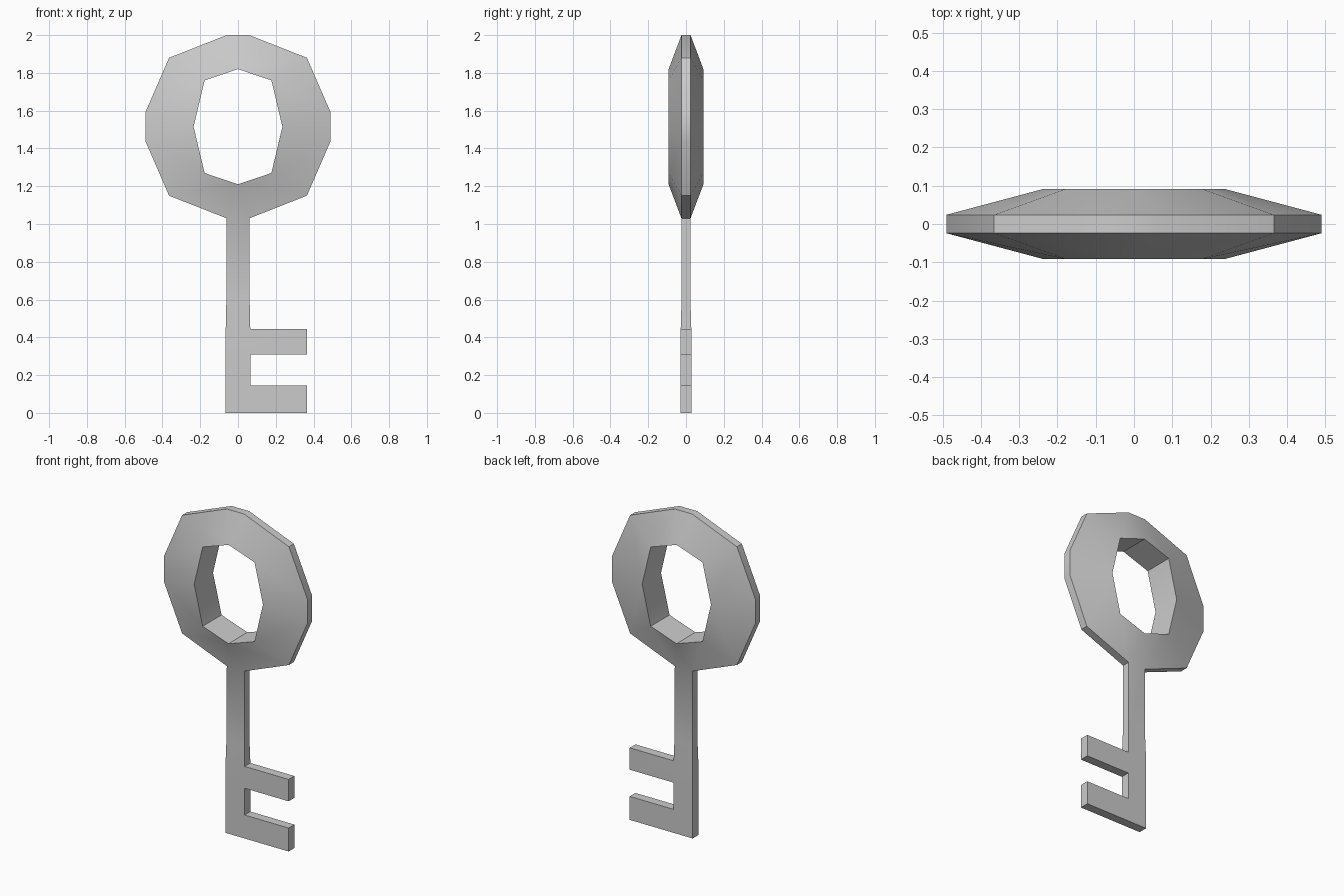
import bpy, bmesh, math

if "Cube" in bpy.data.objects:
    bpy.data.objects.remove(bpy.data.objects["Cube"])

CENTRE_Z = 1.515


def plate(name, panels):
    """Symmetric plate: panels of (x, z, half_thickness) on front and back, walls round every open edge."""
    bm = bmesh.new()
    front, back = {}, {}

    def vert(p, store, side):
        key = p[:2]
        if key not in store:
            store[key] = bm.verts.new((p[0], side * p[2], p[1]))
        return store[key]

    edges = {}
    for panel in panels:
        bm.faces.new([vert(p, front, -1) for p in panel])
        bm.faces.new([vert(p, back, 1) for p in reversed(panel)])
        for a, b in zip(panel, panel[1:] + panel[:1]):
            k = frozenset((a[:2], b[:2]))
            edges.setdefault(k, []).append((a[:2], b[:2]))
    for uses in edges.values():
        if len(uses) == 1:
            a, b = uses[0]
            bm.faces.new([front[b], front[a], back[a], back[b]])
    bmesh.ops.recalc_face_normals(bm, faces=bm.faces)
    mesh = bpy.data.meshes.new(name)
    bm.to_mesh(mesh)
    bm.free()
    obj = bpy.data.objects.new(name, mesh)
    bpy.context.collection.objects.link(obj)
    return obj


panels = []

# Bow: twelve-sided thin rim rising to a thicker eight-sided hole, one quarter mirrored four ways
THIN, THICK = 0.024, 0.092
for sx in (1, -1):
    for sz in (1, -1):
        def pt(x, dz, t):
            return (round(sx * x, 4), round(CENTRE_Z + sz * dz, 4), t)
        top, shoulder, side = pt(0.06, 0.485, THIN), pt(0.365, 0.365, THIN), pt(0.49, 0.077, THIN)
        in_top, in_corner, in_side = pt(0, 0.305, THICK), pt(0.177, 0.245, THICK), pt(0.235, 0, THICK)
        panels.append([in_top, top, shoulder, in_corner])
        panels.append([in_corner, shoulder, side, in_side])


def corner(x, z):
    return (round(x, 4), round(z, 4), THIN)


for s in (1, -1):
    panels.append([(0.0, round(CENTRE_Z + s * 0.305, 4), THICK),
                   corner(-0.06, CENTRE_Z + s * 0.485), corner(0.06, CENTRE_Z + s * 0.485)])
    panels.append([(s * 0.235, CENTRE_Z, THICK),
                   corner(s * 0.49, CENTRE_Z + 0.077), corner(s * 0.49, CENTRE_Z - 0.077)])

# Shaft: stacked strips given as (height, half width, half thickness)
rows = [(1.03, 0.06, THIN), (0.58, 0.062, 0.024), (0.445, 0.065, 0.028),
        (0.31, 0.065, 0.028), (0.145, 0.065, 0.028), (0.0, 0.065, 0.028)]
for (z1, w1, t1), (z0, w0, t0) in zip(rows, rows[1:]):
    panels.append([(-w0, z0, t0), (w0, z0, t0), (w1, z1, t1), (-w1, z1, t1)])

# Two teeth
for z0, z1 in ((0.31, 0.445), (0.0, 0.145)):
    panels.append([(x, z, 0.028) for x, z in ((0.065, z0), (0.365, z0), (0.365, z1), (0.065, z1))])

key = plate("key", panels)
bpy.context.view_layer.objects.active = key
key.select_set(True)
bpy.ops.object.shade_smooth_by_angle(angle=math.radians(30))
